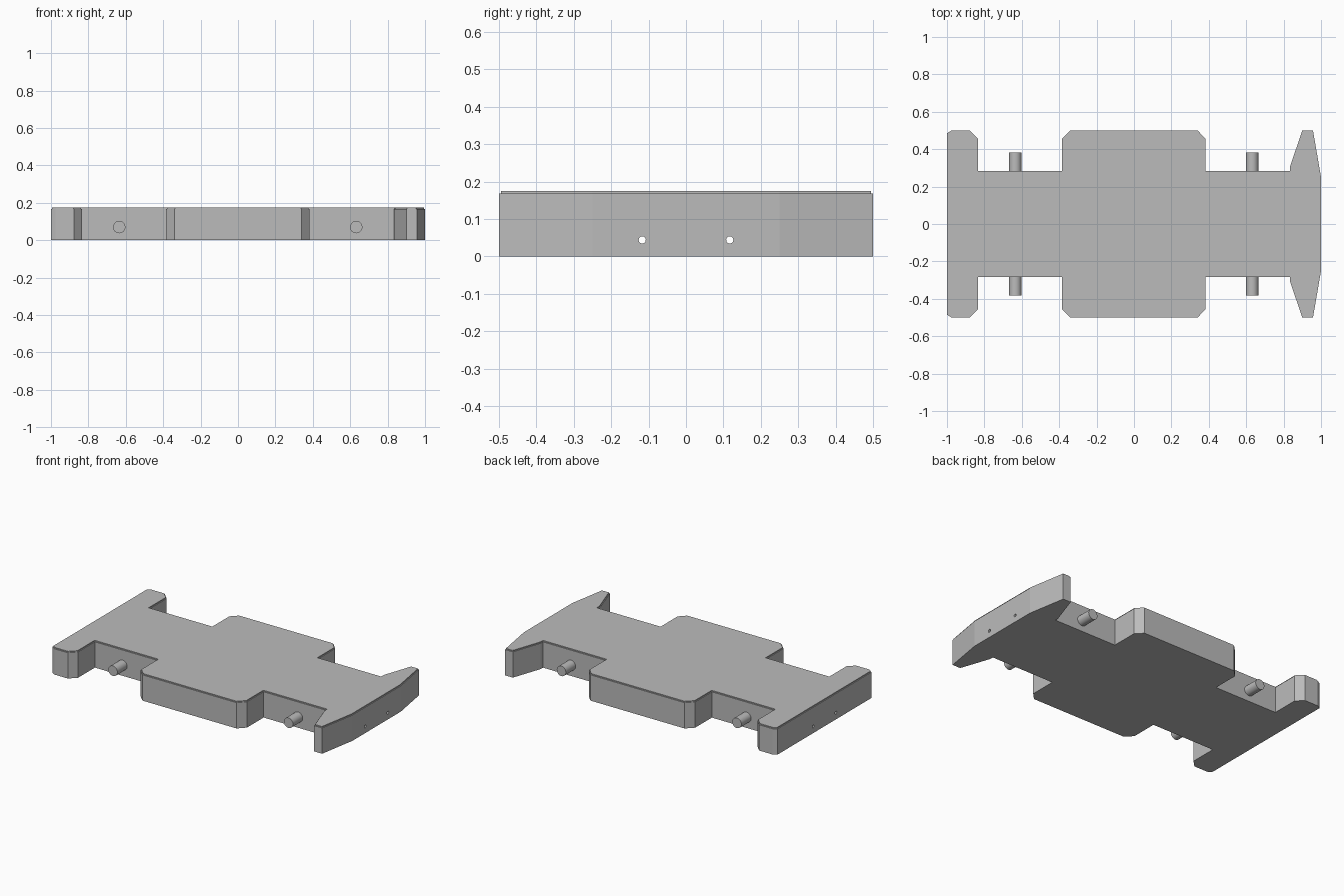
import bpy, bmesh
from math import pi

cube = bpy.data.objects.get("Cube")
if cube:
    bpy.data.objects.remove(cube)

grey = bpy.data.materials.new("plain_grey")
grey.use_nodes = True
color = (0.5, 0.5, 0.5, 1)
grey.diffuse_color = color
grey.node_tree.nodes["Principled BSDF"].inputs["Base Color"].default_value = color

WALL, TOP, LIP = 0.168, 0.175, 0.005


def cylinder(name, radius, depth, location, rotation, sides):
    bpy.ops.mesh.primitive_cylinder_add(vertices=sides, radius=radius, depth=depth,
                                        location=location, rotation=rotation)
    obj = bpy.context.object
    obj.name = name
    obj.data.materials.append(grey)
    return obj


# Chassis outline along one side, from rear to nose
side = [(-1, -0.485), (-0.975, -0.5), (-0.878, -0.5), (-0.835, -0.457),
        (-0.835, -0.283), (-0.385, -0.283), (-0.385, -0.455), (-0.34, -0.5),
        (0.34, -0.5), (0.383, -0.455), (0.383, -0.283), (0.833, -0.283),
        (0.835, -0.31), (0.9, -0.5), (0.957, -0.5), (1, -0.25)]
outline = side + [(x, -y) for x, y in reversed(side)]

# Chassis slab with a slightly stepped-in top
bm = bmesh.new()
base = bm.faces.new([bm.verts.new((x, y, 0)) for x, y in outline])


def raise_face(face, height):
    new = bmesh.ops.extrude_face_region(bm, geom=[face], use_keep_orig=True)["geom"]
    verts = [g for g in new if isinstance(g, bmesh.types.BMVert)]
    bmesh.ops.translate(bm, verts=verts, vec=(0, 0, height))
    return next(g for g in new if isinstance(g, bmesh.types.BMFace))


top = raise_face(base, WALL)
bm.normal_update()
bmesh.ops.inset_region(bm, faces=[top], thickness=LIP, use_even_offset=True)
lid = bmesh.ops.extrude_discrete_faces(bm, faces=[top])["faces"][0]
bmesh.ops.translate(bm, verts=lid.verts[:], vec=(0, 0, TOP - WALL))
bmesh.ops.recalc_face_normals(bm, faces=bm.faces[:])
mesh = bpy.data.meshes.new("chassis")
bm.to_mesh(mesh)
bm.free()
mesh.materials.append(grey)
chassis = bpy.data.objects.new("chassis", mesh)
bpy.context.collection.objects.link(chassis)

# Lengthwise holes right through the chassis
for label, y in (("right", -0.117), ("left", 0.117)):
    cutter = cylinder(label + "_hole_cutter", 0.0095, 2.4, (0, y, 0.044), (0, pi / 2, 0), 24)
    cutter.hide_render = True
    cut = chassis.modifiers.new(label + "_hole", "BOOLEAN")
    cut.operation = "DIFFERENCE"
    cut.solver = "EXACT"
    cut.object = cutter
    bpy.context.view_layer.objects.active = chassis
    bpy.ops.object.modifier_apply(modifier=cut.name)
    bpy.data.objects.remove(cutter)

# Axle stubs
for end, x in (("rear", -0.635), ("front", 0.632)):
    for label, s in (("right", -1), ("left", 1)):
        stub = cylinder(f"{end}_{label}_axle", 0.033, 0.12, (x, s * 0.323, 0.07),
                        (pi / 2, 0, 0), 32)
        bpy.ops.object.shade_smooth_by_angle()
